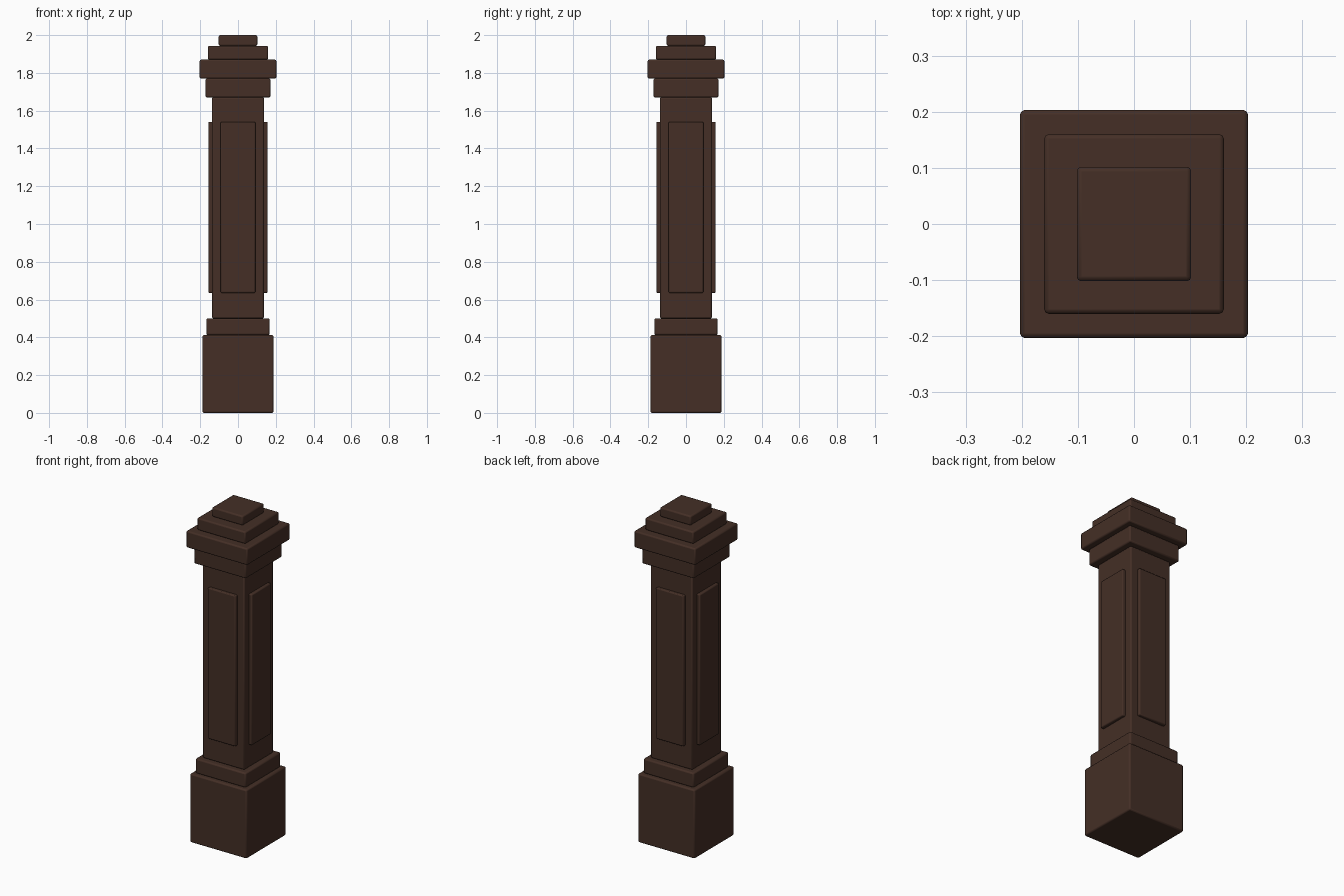
import bpy
import math

default = bpy.data.objects.get("Cube")
if default:
    bpy.data.objects.remove(default, do_unlink=True)

# Single dark timber colour
wood = bpy.data.materials.new("dark_brown_wood")
wood.use_nodes = True
colour = (0.058, 0.028, 0.019, 1)
wood.diffuse_color = colour
bsdf = next(n for n in wood.node_tree.nodes if n.type == "BSDF_PRINCIPLED")
bsdf.inputs["Base Color"].default_value = colour
bsdf.inputs["Roughness"].default_value = 0.7


def block(name, size, location, angle=0, bevel=0.008):
    """Box with softly rounded edges."""
    bpy.ops.mesh.primitive_cube_add(size=1, location=location)
    obj = bpy.context.object
    obj.name = name
    obj.scale = size
    bpy.ops.object.transform_apply(location=False, rotation=False, scale=True)
    obj.rotation_euler.z = angle
    obj.data.materials.append(wood)
    mod = obj.modifiers.new("soft_edges", "BEVEL")
    mod.width = bevel
    mod.segments = 2
    bpy.ops.object.shade_smooth_by_angle(angle=math.radians(30))
    return obj


# Square tiers stacked from the ground up: name, half width, bottom, top
tiers = [
    ("plinth", 0.188, 0, 0.412),
    ("base_collar", 0.167, 0.412, 0.5),
    ("shaft", 0.138, 0.5, 1.67),
    ("capital_neck", 0.172, 1.67, 1.77),
    ("capital_slab", 0.203, 1.77, 1.87),
    ("cap_step", 0.16, 1.87, 1.943),
    ("cap_top", 0.102, 1.943, 2),
]
for name, half, low, high in tiers:
    block(name, (2 * half, 2 * half, high - low), (0, 0, (low + high) / 2))

# Raised panel on each side of the shaft
inner, outer = 0.12, 0.157
reach = (inner + outer) / 2
for i, side in enumerate(("front", "left", "back", "right")):
    angle = i * math.pi / 2
    block(side + "_panel", (0.184, outer - inner, 0.905),
          (reach * math.sin(angle), -reach * math.cos(angle), 1.088), angle, 0.006)
